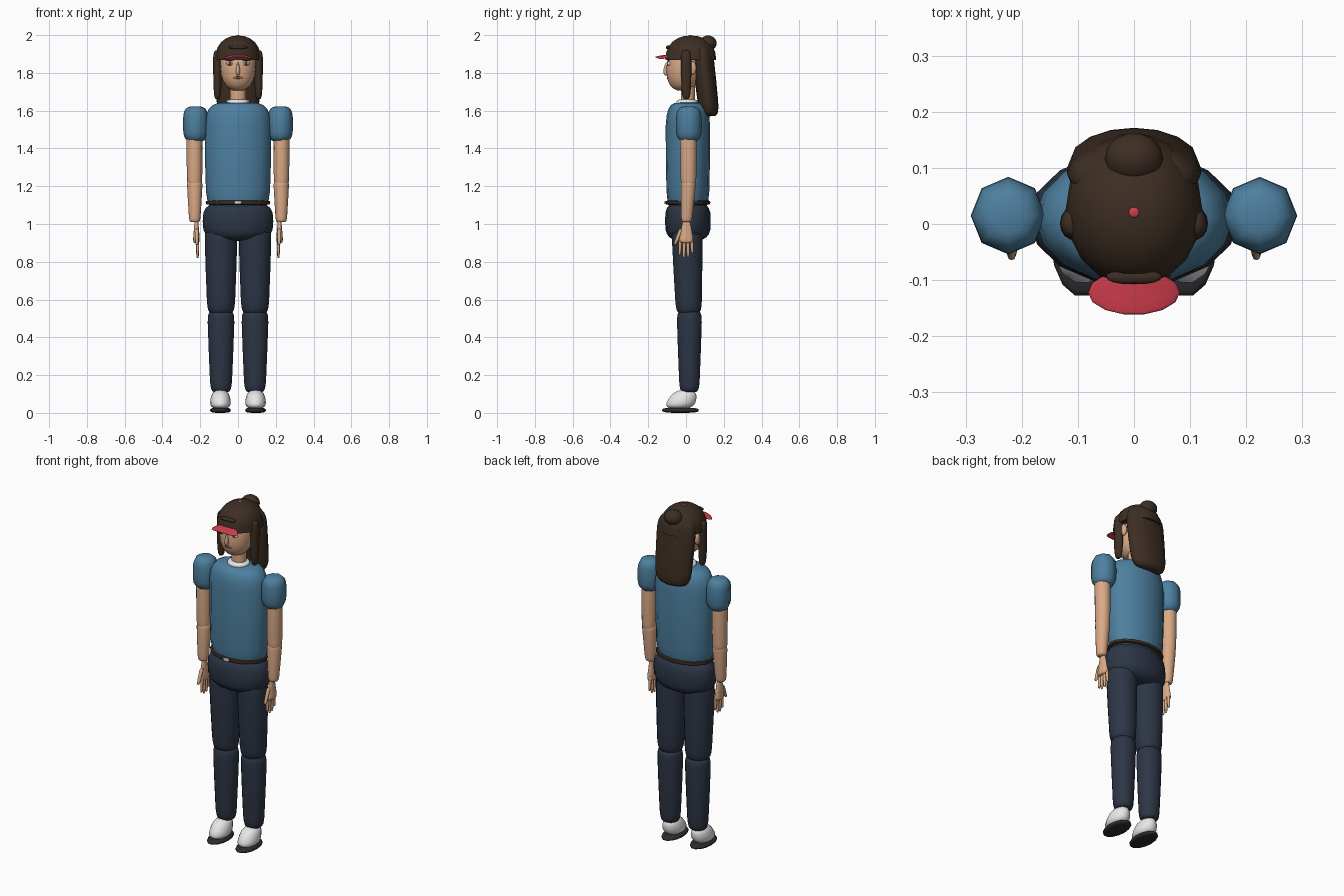
import bpy, bmesh, math

if "Cube" in bpy.data.objects:
    bpy.data.objects.remove(bpy.data.objects["Cube"], do_unlink=True)


def material(name, red, green, blue):
    mat = bpy.data.materials.new(name)
    mat.use_nodes = True
    mat.diffuse_color = (red, green, blue, 1)
    shader = mat.node_tree.nodes["Principled BSDF"]
    shader.inputs["Base Color"].default_value = mat.diffuse_color
    shader.inputs["Roughness"].default_value = .7
    return mat


shirt_blue = material("shirt blue", red=.075, green=.215, blue=.35)
trouser_navy = material("trouser navy", red=.026, green=.036, blue=.06)
hair_brown = material("hair brown", red=.046, green=.027, blue=.017)
skin_tan = material("skin tan", red=.7, green=.4, blue=.24)
cap_red = material("cap red", red=.68, green=.05, blue=.08)
plain_white = material("plain white", red=.82, green=.82, blue=.82)
sole_black = material("sole black", red=.025, green=.025, blue=.028)
lip_brown = material("lip brown", red=.38, green=.16, blue=.1)
iris_brown = material("iris brown", red=.09, green=.035, blue=.015)


def solid(name, mat, place, height, radius, square=2, taper=0, lean=0, sides=14, dome=False):
    """Upright rounded body: square sets how boxy its ends are, taper widens and
    lean shifts the top towards the back, dome keeps the upper half only."""
    bm = bmesh.new()
    low, high = height
    steps = 12
    loops = []
    for step in range(steps // 2 if dome else 0, steps + 1):
        angle = math.pi * (step / steps - .5)
        rise = math.copysign(abs(math.sin(angle)) ** (2 / square), angle)
        swell = abs(math.cos(angle)) ** (2 / square) * (1 + taper * rise)
        z = (low + high + (high - low) * rise) / 2
        loop = []
        for side in range(sides):
            turn = math.tau * side / sides
            x = place[0] + radius[0] * swell * math.cos(turn)
            y = place[1] + lean * rise + radius[1] * swell * math.sin(turn)
            loop.append(bm.verts.new((x, y, z)))
        loops.append(loop)
    for lower, upper in zip(loops, loops[1:]):
        for i in range(sides):
            j = (i + 1) % sides
            bm.faces.new((lower[i], lower[j], upper[j], upper[i]))
    if dome:
        bm.faces.new(loops[0])
    bmesh.ops.remove_doubles(bm, verts=bm.verts, dist=.0001)
    bmesh.ops.recalc_face_normals(bm, faces=bm.faces)
    mesh = bpy.data.meshes.new(name)
    bm.to_mesh(mesh)
    bm.free()
    mesh.materials.append(mat)
    body = bpy.data.objects.new(name, mesh)
    bpy.context.collection.objects.link(body)
    bpy.ops.object.select_all(action="DESELECT")
    body.select_set(True)
    bpy.context.view_layer.objects.active = body
    bpy.ops.object.shade_smooth_by_angle(angle=math.radians(50))
    return body


def pair(name, mat, place, **shape):
    """The same body on the left and the right."""
    for side, sign in (("left", 1), ("right", -1)):
        solid(side + "_" + name, mat, place=(sign * place[0], place[1]), **shape)


# Torso, belt and hips
solid("shirt", shirt_blue, place=(0, .01), height=(1.05, 1.645), radius=(.175, .117),
      square=5, taper=.03, sides=16)
solid("belt", hair_brown, place=(0, .01), height=(1.1, 1.126), radius=(.171, .119), square=5, sides=20)
solid("buckle", plain_white, place=(0, -.11), height=(1.106, 1.122), radius=(.018, .005), square=5)
solid("hips", trouser_navy, place=(0, .01), height=(.91, 1.12), radius=(.187, .121),
      square=3.3, sides=16)

# Trouser legs
pair("upper_leg", trouser_navy, place=(.09, .01), height=(.525, .98), radius=(.081, .078),
     square=8, taper=.1, lean=-.005)
pair("lower_leg", trouser_navy, place=(.09, .018), height=(.11, .54), radius=(.065, .062),
     square=8, taper=.13)

# Shoes
pair("sole", sole_black, place=(.093, -.03), height=(0, .028), radius=(.055, .1), square=3)
pair("shoe", plain_white, place=(.093, -.02), height=(.02, .122), radius=(.053, .076),
     square=2.7, taper=-.15, lean=.02)

# Puffed eight-sided sleeves and bare arms
pair("sleeve", shirt_blue, place=(.224, .015), height=(1.435, 1.623), radius=(.067, .069),
     square=3.5, sides=8)
pair("upper_arm", skin_tan, place=(.23, .013), height=(1.2, 1.5), radius=(.042, .044),
     square=8, taper=.04)
pair("forearm", skin_tan, place=(.229, .008), height=(1.01, 1.23), radius=(.036, .036),
     square=8, taper=.18, lean=.005)

# Hands
pair("palm", skin_tan, place=(.22, .002), height=(.9, 1.03), radius=(.014, .03), square=5, taper=-.4)
for finger, length in enumerate((.08, .095, .092, .07)):
    offset = .019 * (finger - 1.5)
    pair("finger_" + "abcd"[finger], skin_tan, place=(.214, offset * 1.1), height=(.915 - length, .93),
         radius=(.008, .009), square=4, taper=.15, lean=-offset / 10, sides=8)
pair("thumb", skin_tan, place=(.218, -.042), height=(.89, .975), radius=(.01, .011),
     square=4, taper=.15, lean=.017, sides=8)

# Neck, collar and head
solid("neck", skin_tan, place=(0, .01), height=(1.6, 1.8), radius=(.042, .038), square=8)
solid("collar", plain_white, place=(0, .006), height=(1.625, 1.66), radius=(.062, .058), square=4)
solid("head", skin_tan, place=(0, -.005), height=(1.705, 1.955), radius=(.095, .099),
      square=2.5, taper=.1, lean=.015, sides=18)
pair("ear", skin_tan, place=(.1, .035), height=(1.79, 1.86), radius=(.013, .02))

# Face
solid("nose", skin_tan, place=(0, -.104), height=(1.785, 1.855), radius=(.01, .015), taper=-.4)
for lip, z in (("lower_lip", 1.773), ("upper_lip", 1.782)):
    solid(lip, lip_brown, place=(0, -.096), height=(z - .005, z + .005), radius=(.024, .006))
pair("eye", plain_white, place=(.042, -.09), height=(1.838, 1.86), radius=(.018, .009))
pair("iris", iris_brown, place=(.042, -.097), height=(1.84, 1.858), radius=(.008, .005))
pair("eyebrow", hair_brown, place=(.043, -.093), height=(1.864, 1.872), radius=(.024, .006))

# Hair
solid("hair_crown", hair_brown, place=(0, .025), height=(1.738, 1.998), radius=(.122, .137),
      square=2.2, sides=18, dome=True)
solid("back_hair", hair_brown, place=(0, .103), height=(1.57, 1.95), radius=(.118, .057),
      square=5, lean=-.022, taper=.05, sides=16)
solid("hair_bun", hair_brown, place=(0, .117), height=(1.915, 1.998), radius=(.052, .046))
pair("hair_lock", hair_brown, place=(.109, .001), height=(1.66, 1.92), radius=(.022, .028),
     square=4, taper=.12)
pair("fringe_tuft", hair_brown, place=(.014, -.094), height=(1.925, 1.945), radius=(.036, .013))

# Brim, sloping forward and drooping at both ends, and the top button
brim = solid("brim", cap_red, place=(0, -.122), height=(1.882, 1.888), radius=(.082, .04), square=4)
for vert in brim.data.vertices:
    vert.co.z += (vert.co.y + .16) * .15 - 2.5 * vert.co.x ** 2
solid("cap_button", cap_red, place=(0, .021), height=(1.99, 2), radius=(.01, .01))
